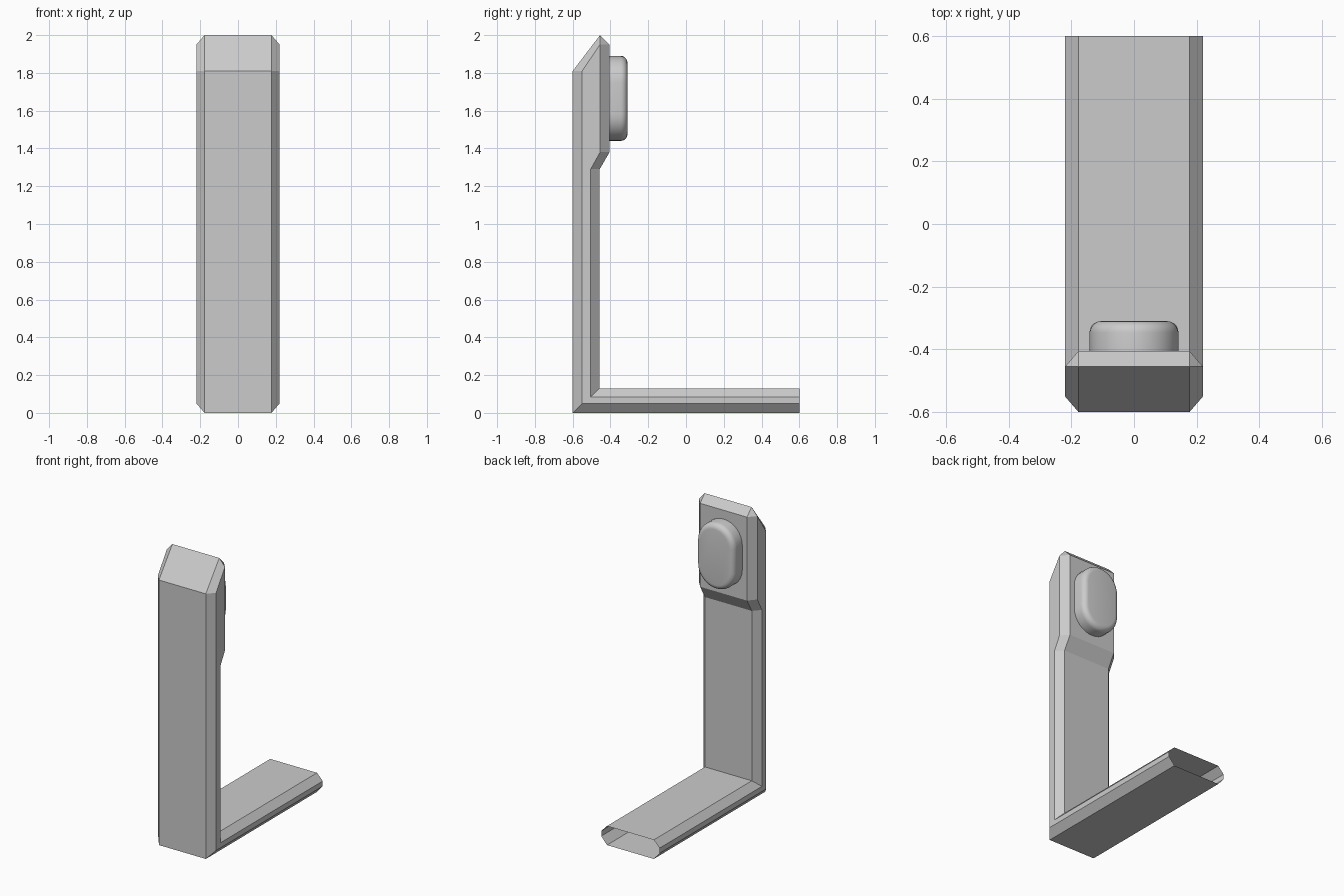
import bpy, bmesh
from math import sin, cos, pi

if "Cube" in bpy.data.objects:
    bpy.data.objects.remove(bpy.data.objects["Cube"])


def finish(bm, name):
    bmesh.ops.remove_doubles(bm, verts=bm.verts, dist=1e-5)
    bmesh.ops.recalc_face_normals(bm, faces=bm.faces)
    me = bpy.data.meshes.new(name)
    bm.to_mesh(me)
    bm.free()
    ob = bpy.data.objects.new(name, me)
    bpy.context.collection.objects.link(ob)
    return ob


def bridge(bm, a, b):
    n = len(a)
    for i in range(n):
        j = (i + 1) % n
        loop = list(dict.fromkeys((a[i], a[j], b[j], b[i])))
        if len({tuple(v.co) for v in loop}) == len(loop):
            bm.faces.new(loop)


# L-shaped hollow shell: stations hold (y, z) of outer, side-outer, side-inner, inner rails
XO, XS = 0.177, 0.22
stations = [
    ((0.6, 0), (0.6, 0.05), (0.6, 0.085), (0.6, 0.13)),
    ((-0.6, 0), (-0.55, 0.05), (-0.505, 0.085), (-0.457, 0.13)),
    ((-0.6, 1.29), (-0.55, 1.29), (-0.505, 1.29), (-0.457, 1.29)),
    ((-0.6, 1.38), (-0.55, 1.38), (-0.455, 1.38), (-0.405, 1.38)),
    ((-0.6, 1.81), (-0.55, 1.81), (-0.455, 1.81), (-0.405, 1.81)),
    ((-0.455, 2.0), (-0.4551, 1.95), (-0.455, 1.95), (-0.405, 1.95)),
]
bm = bmesh.new()
rings = []
for st in stations:
    pts = [(x, *p) for x, p in zip((XO, XS, XS, XO), st)]
    pts += [(-x, y, z) for x, y, z in reversed(pts)]
    rings.append([bm.verts.new(p) for p in pts])
for a, b in zip(rings, rings[1:]):
    bridge(bm, a, b)

# chamfered top cap
t = rings[-1]
bm.faces.new((t[0], t[3], t[4], t[7]))
bm.faces.new(t[0:4])
bm.faces.new(t[4:8])
# merge the coplanar strips left by the extra stations
bmesh.ops.dissolve_limit(bm, angle_limit=0.01, verts=bm.verts, edges=bm.edges)
finish(bm, "bracket_shell")

# Rounded pad on the inner face of the upright
R, HALF, ZC, N, B = 0.142, 0.083, 1.665, 16, 0.036
Y0, Y1 = -0.405, -0.31


def stadium(bm, r, y):
    ring = []
    for side in (0, 1):
        for i in range(N + 1):
            a = pi * side + pi * i / N
            z = ZC + (HALF if side == 0 else -HALF) + r * sin(a)
            ring.append(bm.verts.new((r * cos(a), y, z)))
    return ring


bm = bmesh.new()
profile = [(R, Y0)]
for i in range(6):
    a = pi / 2 * i / 5
    profile.append((R - B + B * cos(a), Y1 - B + B * sin(a)))
rings = [stadium(bm, r, y) for r, y in profile]
for a, b in zip(rings, rings[1:]):
    bridge(bm, a, b)
bm.faces.new(rings[-1])
bm.faces.new(rings[0])
pad = finish(bm, "round_pad")
bpy.context.view_layer.objects.active = pad
pad.select_set(True)
bpy.ops.object.shade_smooth_by_angle(angle=0.6)
